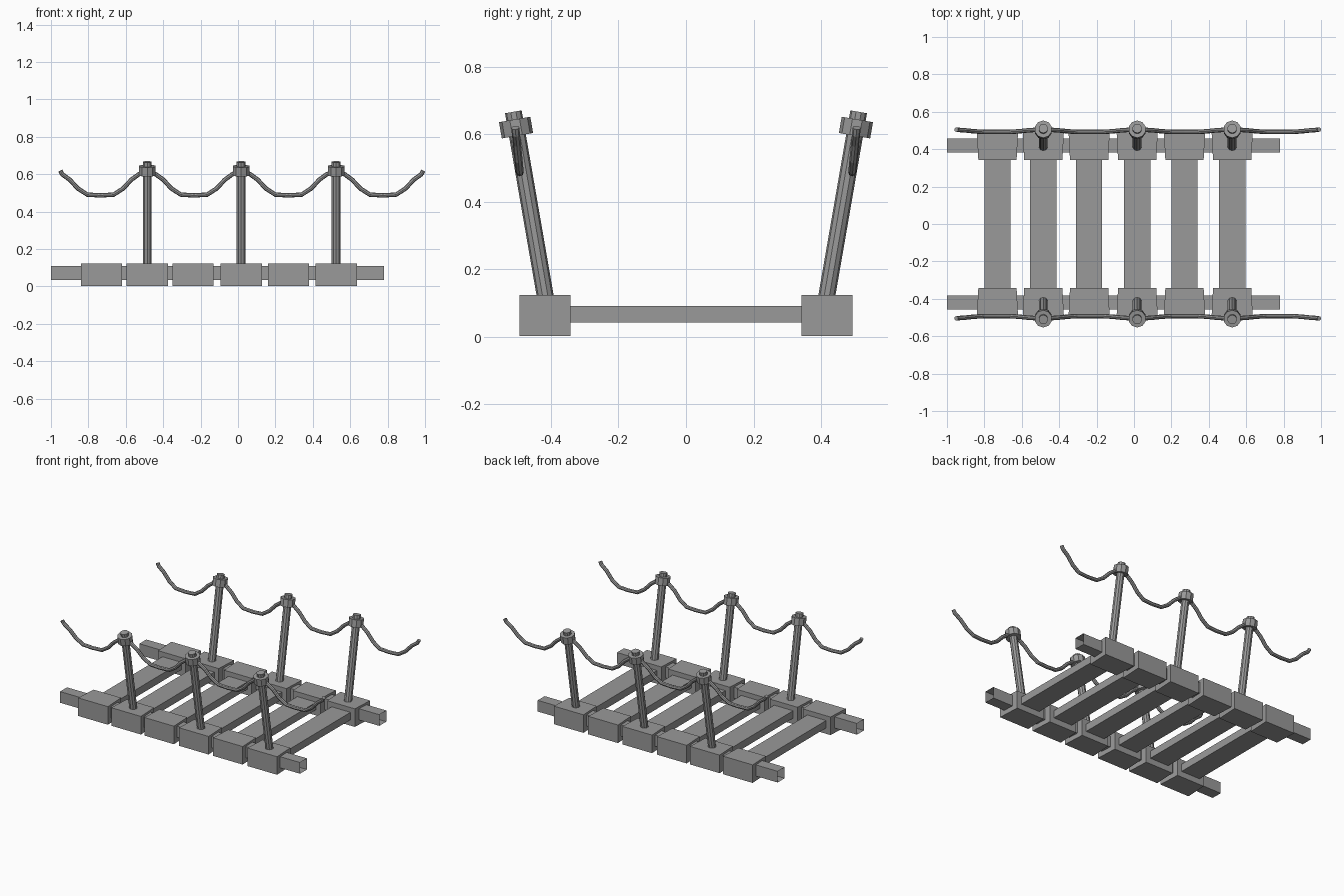
import bpy
import bmesh
import math
from mathutils import Vector

cube = bpy.data.objects.get("Cube")
if cube:
    bpy.data.objects.remove(cube, do_unlink=True)

grey = bpy.data.materials.new("weathered_grey")
grey.use_nodes = True
colour = (0.32, 0.32, 0.32, 1)
grey.diffuse_color = colour
grey.node_tree.nodes["Principled BSDF"].inputs["Base Color"].default_value = colour


def finish(name, bm):
    bmesh.ops.recalc_face_normals(bm, faces=bm.faces)
    mesh = bpy.data.meshes.new(name)
    bm.to_mesh(mesh)
    bm.free()
    mesh.materials.append(grey)
    obj = bpy.data.objects.new(name, mesh)
    bpy.context.collection.objects.link(obj)
    return obj


def box(name, low, high, inner_scale=1.0, open_ends=False):
    """Box between two corners; the end nearest y = 0 may be narrowed in x."""
    low, high = Vector(low), Vector(high)
    centre, size = (low + high) / 2, high - low
    bm = bmesh.new()
    bmesh.ops.create_cube(bm, size=1)
    for v in bm.verts:
        inner = v.co.y * centre.y < 0
        v.co = centre + v.co * size
        if inner:
            v.co.x = centre.x + (v.co.x - centre.x) * inner_scale
    if open_ends:
        ends = [f for f in bm.faces if abs(f.normal.x) > 0.9]
        bmesh.ops.delete(bm, geom=ends, context="FACES_ONLY")
    return finish(name, bm)


def rod(name, start, end, radius, sides=10):
    """Flat-sided cylinder between two points."""
    start, end = Vector(start), Vector(end)
    axis = end - start
    bm = bmesh.new()
    bmesh.ops.create_cone(bm, cap_ends=True, segments=sides, radius1=radius,
                          radius2=radius, depth=axis.length)
    turn = axis.to_track_quat("Z", "Y")
    for v in bm.verts:
        v.co = (start + end) / 2 + turn @ v.co
    return finish(name, bm)


def rope(name, points, radius, sides=8):
    """Tube swept along points, with rings square to the path."""
    bm = bmesh.new()
    rings = []
    for i, p in enumerate(points):
        along = (points[min(i + 1, len(points) - 1)] - points[max(i - 1, 0)]).normalized()
        side = along.cross(Vector((0, 1, 0))).normalized()
        up = side.cross(along)
        angles = [math.tau * k / sides for k in range(sides)]
        rings.append([bm.verts.new(p + radius * (side * math.cos(a) + up * math.sin(a)))
                      for a in angles])
    for a, b in zip(rings, rings[1:]):
        for k in range(sides):
            n = (k + 1) % sides
            bm.faces.new((a[k], a[n], b[n], b[k]))
    bm.faces.new(rings[0])
    bm.faces.new(rings[-1])
    return finish(name, bm)


block_x = [-0.73, -0.485, -0.24, 0.017, 0.27, 0.525]
post_x = block_x[1::2]

# Cross planks
for i, x in enumerate(block_x):
    box(f"plank_{i + 1}", (x - 0.07, -0.36, 0.042), (x + 0.07, 0.36, 0.092))

# Half of one rope sag: distance from the lowest point, height
sag = [(0, 0.487), (0.07, 0.491), (0.12, 0.523), (0.165, 0.571), (0.205, 0.6)]

for label, s in (("front", -1), ("back", 1)):
    # Hollow side beam and the blocks around it
    box(f"{label}_beam", (-1, s * 0.42 - 0.037, 0.035), (0.78, s * 0.42 + 0.037, 0.11),
        open_ends=True)
    for i, x in enumerate(block_x):
        ys = sorted((s * 0.342, s * 0.493))
        box(f"{label}_block_{i + 1}", (x - 0.11, ys[0], 0.003), (x + 0.11, ys[1], 0.124), 0.93)

    # Outward leaning posts with a collar near the top
    foot, axis = Vector((0, s * 0.413, 0.1)), Vector((0, s * 0.098, 0.566))
    for i, x in enumerate(post_x):
        base = foot + Vector((x, 0, 0))
        rod(f"{label}_post_{i + 1}", base, base + axis, 0.025)
        rod(f"{label}_collar_{i + 1}", base + axis * 0.875, base + axis * 0.96, 0.047)

    # Rope sagging between the posts, with free ends
    path = []
    for n, low in enumerate((-0.735, -0.235, 0.27, 0.775)):
        left = [(low - d, z) for d, z in reversed(sag[1:])]
        right = [(low + d, z) for d, z in sag]
        path += left + right
        if n < 3:
            path.append((post_x[n], 0.618))
    path = [(-0.95, 0.619)] + path + [(0.99, 0.619)]
    points = [Vector((x, s * (0.492 + 0.1 * (z - 0.487)), z)) for x, z in path]
    rope(f"{label}_rope", points, 0.012)
